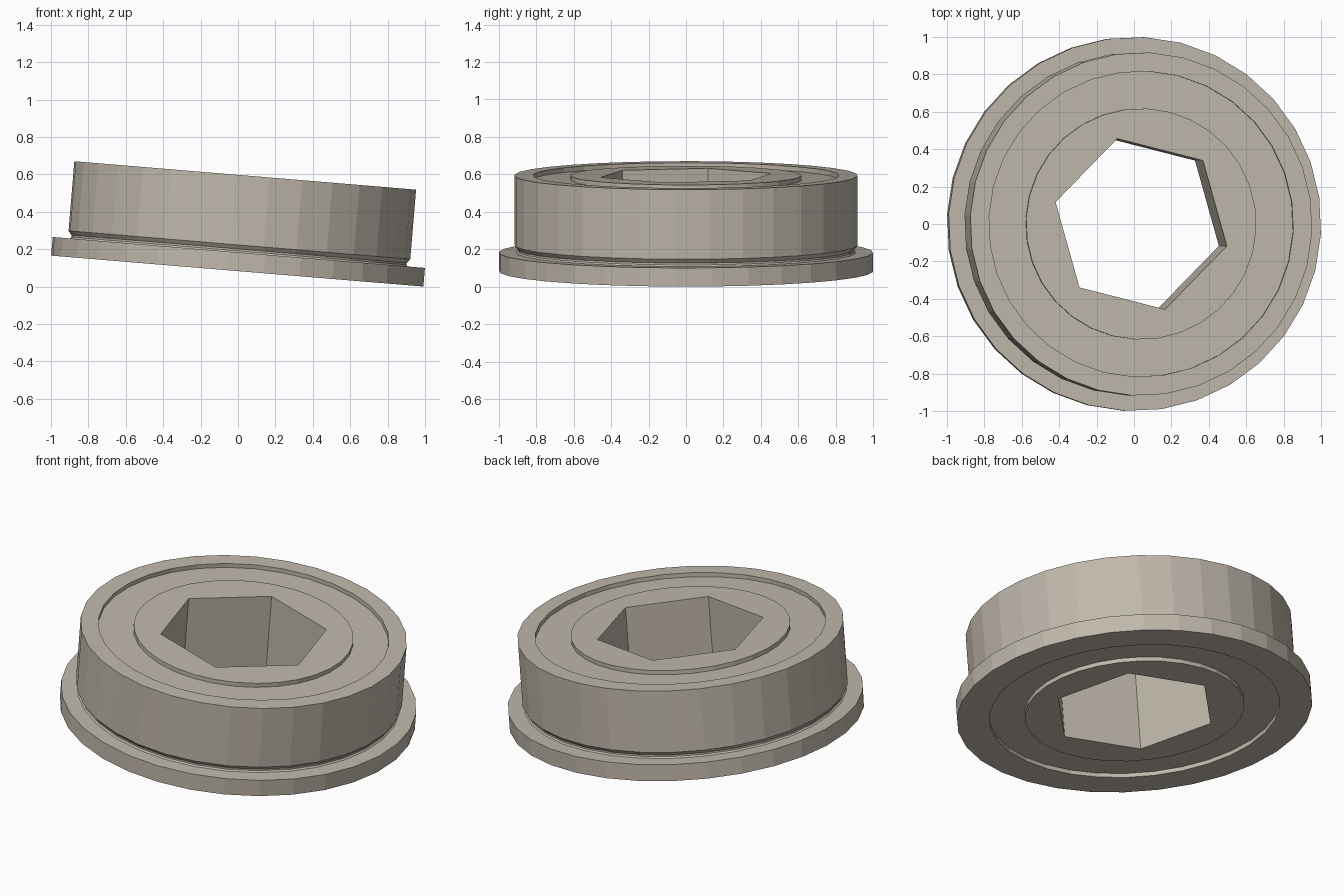
import bpy, bmesh
from math import sin, cos, radians, pi
from mathutils import Matrix, Vector

if "Cube" in bpy.data.objects:
    bpy.data.objects.remove(bpy.data.objects["Cube"])

SEG, PHASE = 32, radians(-14.3)
R, BODY, H, STEP = 1.0, 0.918, 0.513, 0.025
TILT = radians(4.75)
# The whole bearing leans on one edge of its flange
PLACE = Matrix.Translation((-0.004, 0, R * sin(TILT))) @ Matrix.Rotation(TILT, 4, 'Y')

steel = bpy.data.materials.new("warm_grey_steel")
steel.diffuse_color = (0.53, 0.48, 0.41, 1)
steel.use_nodes = True
steel.node_tree.nodes["Principled BSDF"].inputs["Base Color"].default_value = steel.diffuse_color


def finish(bm, name):
    bmesh.ops.recalc_face_normals(bm, faces=bm.faces[:])
    mesh = bpy.data.meshes.new(name)
    bm.to_mesh(mesh)
    bm.free()
    mesh.materials.append(steel)
    ob = bpy.data.objects.new(name, mesh)
    ob.matrix_world = PLACE
    bpy.context.collection.objects.link(ob)
    return ob


def circle(bm, r, z, n):
    return [bm.verts.new((r * cos(PHASE + 2 * pi * i / n), r * sin(PHASE + 2 * pi * i / n), z))
            for i in range(n)]


def lathe(name, profile):
    """Revolve a closed (radius, height) profile into a ring."""
    bm = bmesh.new()
    rings = [circle(bm, r, z, SEG) for r, z in profile]
    for a, b in zip(rings, rings[1:] + rings[:1]):
        for i in range(SEG):
            j = (i + 1) % SEG
            bm.faces.new((a[i], a[j], b[j], b[i]))
    return finish(bm, name)


# Outer race with flange and a small relief groove above it
lathe("outer_race", [
    (0.817, 0), (R, 0), (R, 0.1), (0.908, 0.1), (0.9, 0.108),
    (0.9, 0.118), (0.91, 0.13), (BODY, 0.14), (BODY, H), (0.817, H)])

# Recessed shields between the races, seen from both sides
lathe("shields", [(0.618, STEP), (0.817, STEP), (0.817, H - STEP), (0.618, H - STEP)])

# Inner race: round outside, hexagonal bore
bm = bmesh.new()
edges = []
for r, n in ((0.618, SEG), (0.474, 6)):
    vs = circle(bm, r, 0, n)
    edges += [bm.edges.new((vs[i], vs[(i + 1) % n])) for i in range(n)]
bmesh.ops.triangle_fill(bm, edges=edges, use_beauty=True, normal=Vector((0, 0, 1)))
faces = bm.faces[:]
ext = bmesh.ops.extrude_face_region(bm, geom=faces, use_keep_orig=True)
top = [g for g in ext["geom"] if isinstance(g, bmesh.types.BMVert)]
bmesh.ops.translate(bm, verts=top, vec=(0, 0, H))
finish(bm, "inner_race_hex_bore")
